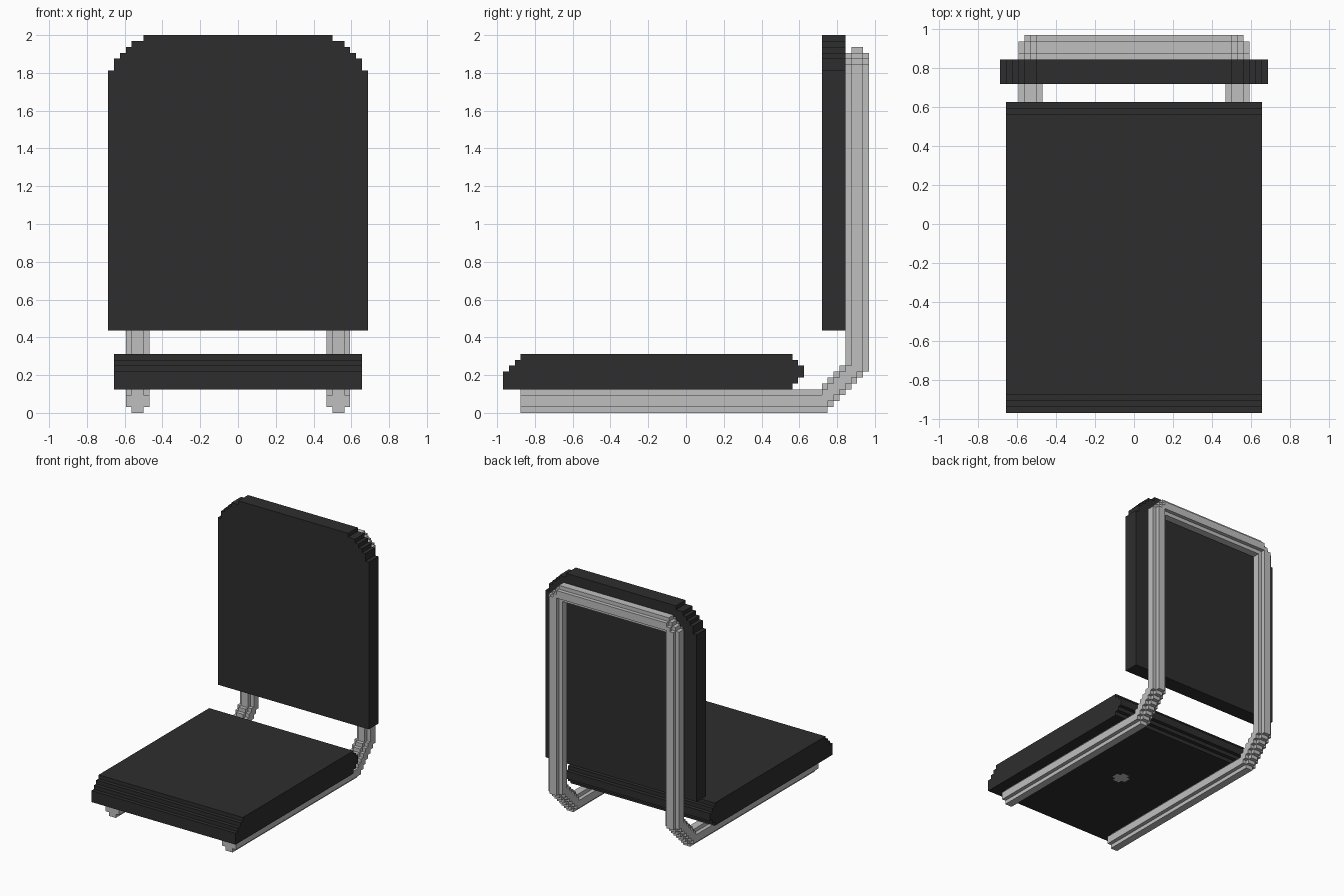
import bpy
import bmesh
import math

UNIT = 1 / 32          # edge length of one block
MID_Y = 31             # block column lying on y = 0

cube = bpy.data.objects.get("Cube")
if cube:
    bpy.data.objects.remove(cube, do_unlink=True)


def make_material(name, value):
    mat = bpy.data.materials.new(name)
    mat.use_nodes = True
    color = (value, value, value, 1)
    mat.diffuse_color = color
    mat.node_tree.nodes["Principled BSDF"].inputs["Base Color"].default_value = color
    return mat


charcoal = make_material("charcoal_upholstery", 0.027)
metal = make_material("light_grey_metal", 0.52)

# Corner signs of a block face, wound around its outward axis
RING = ((0, 0), (1, 0), (1, 1), (0, 1))


def build_blocks(name, size, inside, materials, paint=None):
    """Skin every block accepted by inside(h, y, z); h counts outward from x = 0."""
    half, y_range, z_range = size
    cells = {(x, y, z) for x in range(-half, half) for y in range(*y_range)
             for z in range(*z_range) if inside(max(x, -1 - x), y, z)}
    bm = bmesh.new()
    verts = {}

    def vert(p):
        if p not in verts:
            verts[p] = bm.verts.new((p[0] * UNIT, (p[1] - MID_Y) * UNIT, p[2] * UNIT))
        return verts[p]

    for cell in sorted(cells):
        for axis in range(3):
            for side in (0, 1):
                near = list(cell)
                near[axis] += 2 * side - 1
                if tuple(near) in cells:
                    continue
                corners = []
                for a, b in RING:
                    p = list(cell)
                    p[axis] += side
                    p[(axis + 1) % 3] += a
                    p[(axis + 2) % 3] += b
                    corners.append(vert(tuple(p)))
                face = bm.faces.new(corners if side else corners[::-1])
                if paint:
                    face.material_index = paint(cell, axis, side)

    # Merge flat neighbouring faces into clean panels
    bmesh.ops.dissolve_limit(bm, angle_limit=math.radians(1), verts=bm.verts[:],
                             edges=bm.edges[:], delimit={'MATERIAL'})
    mesh = bpy.data.meshes.new(name)
    bm.to_mesh(mesh)
    bm.free()
    for mat in materials:
        mesh.materials.append(mat)
    obj = bpy.data.objects.new(name, mesh)
    bpy.context.collection.objects.link(obj)
    return obj


# Seat cushion: stepped front lip, rounded rear edge, round fastener underneath
def in_seat(h, y, z):
    front = max(0, z - 6)
    rear = 51 - max(0, 6 - z, z - 7) + (1 if z in (4, 9) else 0) - (1 if z in (4, 9) else 0)
    return front <= y < rear


def seat_paint(cell, axis, side):
    x, y, z = cell
    under = axis == 2 and side == 0 and z == 4
    return int(under and math.hypot(x + 0.5, y - 25.5) < 2)


build_blocks("seat_cushion", (21, (0, 51), (4, 10)), in_seat,
             [charcoal, metal], seat_paint)


# Backrest cushion: upright panel with stepped round top corners
TOP_STEPS = (21, 21, 20, 19, 18, 16)


def in_back(h, y, z):
    return h < (22 if z < 58 else TOP_STEPS[z - 58])


build_blocks("backrest_cushion", (22, (54, 58), (14, 64)), in_back, [charcoal])


# Tube frame: the side bend and the top hoop share one rule, inset for the core
def side_profile(y, z, inset):
    above_floor = z >= max(inset, y - 54 + inset)
    below_inner = y >= 58 + inset or z < max(4 - inset, y - 49 - inset)
    return y < 62 - inset and above_floor and below_inner


def hoop_profile(h, z, inset):
    outer = h < 19 - inset and z < 62 - inset and h + z <= 76 - inset
    return outer and (h >= 15 + inset or z >= 58 + inset)


def in_frame(h, y, z):
    if not (side_profile(y, z, 0) and hoop_profile(h, z, 0)):
        return False
    return side_profile(y, z, 1) or hoop_profile(h, z, 1)


build_blocks("tube_frame", (19, (3, 62), (0, 62)), in_frame, [metal])
